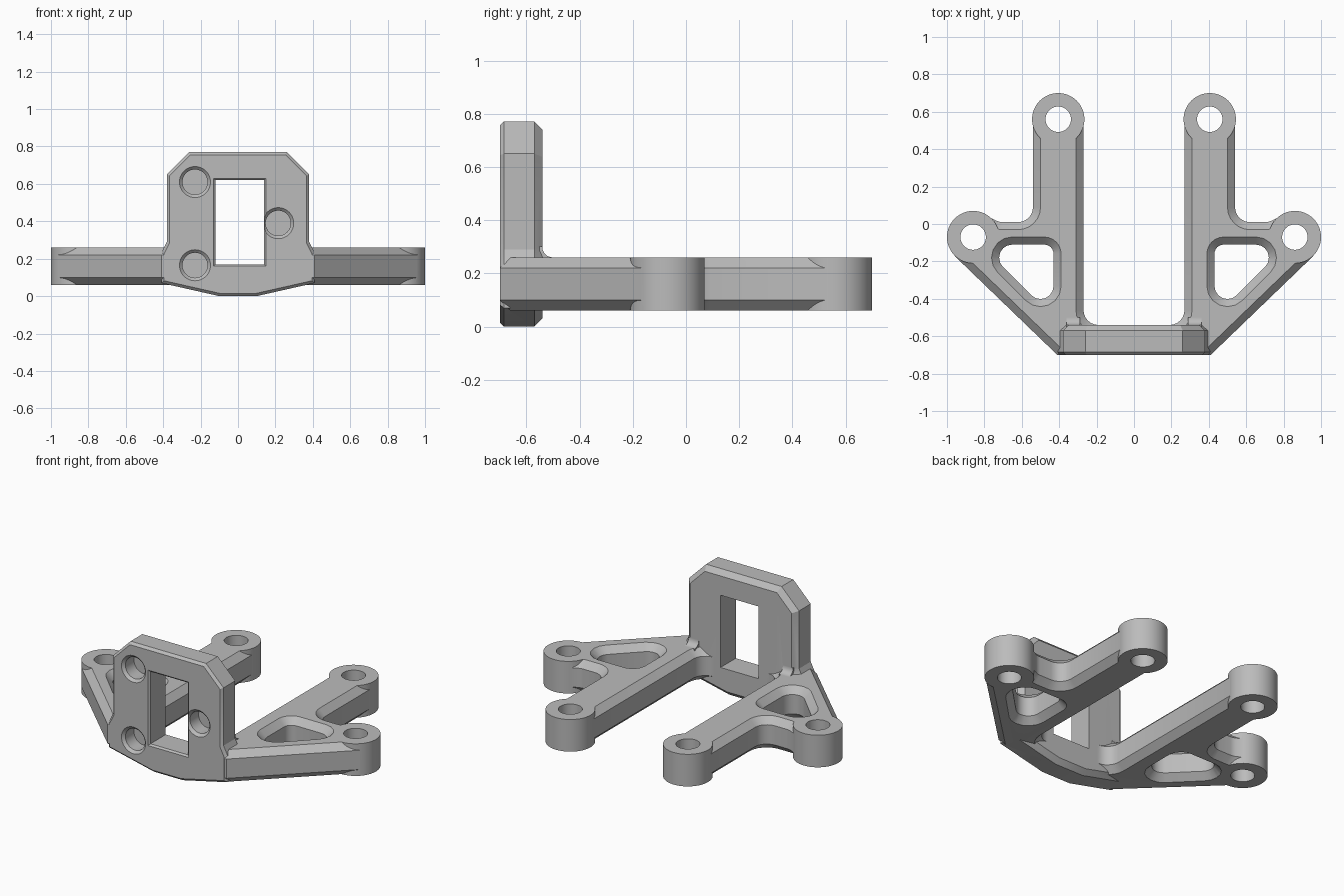
import bpy, bmesh, math
from mathutils import Vector

cube = bpy.data.objects.get("Cube")
if cube:
    bpy.data.objects.remove(cube, do_unlink=True)

grey = bpy.data.materials.new("plain grey")
grey.use_nodes = True
colour = (0.5, 0.5, 0.5, 1)
grey.diffuse_color = colour
grey.node_tree.nodes["Principled BSDF"].inputs["Base Color"].default_value = colour


def rounded(corners, steps=6):
    """Turn (x, y, radius) corners into an outline with filleted corners."""
    out = []
    for i, c in enumerate(corners):
        p = Vector(c[:2])
        if len(c) < 3:
            out.append(p)
            continue
        a = (Vector(corners[i - 1][:2]) - p).normalized()
        b = (Vector(corners[(i + 1) % len(corners)][:2]) - p).normalized()
        half = a.angle(b) / 2
        centre = p + (a + b).normalized() * c[2] / math.sin(half)
        start = p + a * c[2] / math.tan(half) - centre
        end = p + b * c[2] / math.tan(half) - centre
        sweep = start.angle_signed(end)
        for k in range(steps + 1):
            t = -sweep * k / steps
            out.append(centre + Vector((start.x * math.cos(t) - start.y * math.sin(t),
                                        start.x * math.sin(t) + start.y * math.cos(t))))
    return out


def circle(x, y, r, n=48):
    return [Vector((x + r * math.cos(math.tau * k / n), y + r * math.sin(math.tau * k / n)))
            for k in range(n)]


def inset(outline, d):
    """Move every side of a counter-clockwise outline inward by d."""
    out = []
    for i, p in enumerate(outline):
        e1 = (p - outline[i - 1]).normalized()
        e2 = (outline[(i + 1) % len(outline)] - p).normalized()
        n1, n2 = Vector((-e1.y, e1.x)), Vector((-e2.y, e2.x))
        out.append(p + (n1 + n2) * d / (1 + n1.dot(n2)))
    return out


AXES = {"z": lambda u, v, w: (u, v, w),
        "y": lambda u, v, w: (u, w, v),
        "x": lambda u, v, w: (w, u, v)}


def loft(name, outline, levels, axis="z"):
    """Solid through copies of an outline; levels are (inset, height)."""
    bm = bmesh.new()
    rings = [[bm.verts.new(AXES[axis](p.x, p.y, h)) for p in inset(outline, d)]
             for d, h in levels]
    n = len(outline)
    for lo, hi in zip(rings, rings[1:]):
        for i in range(n):
            j = (i + 1) % n
            bm.faces.new((lo[i], lo[j], hi[j], hi[i]))
    bm.faces.new(rings[0][::-1])
    bm.faces.new(rings[-1])
    bmesh.ops.recalc_face_normals(bm, faces=bm.faces)
    mesh = bpy.data.meshes.new(name)
    bm.to_mesh(mesh)
    bm.free()
    mesh.materials.append(grey)
    ob = bpy.data.objects.new(name, mesh)
    bpy.context.collection.objects.link(ob)
    return ob


def apply(ob, mod):
    with bpy.context.temp_override(object=ob, active_object=ob):
        bpy.ops.object.modifier_apply(modifier=mod.name)


def combine(ob, other, operation):
    mod = ob.modifiers.new("combine", "BOOLEAN")
    mod.operation, mod.object, mod.solver = operation, other, "EXACT"
    apply(ob, mod)
    bpy.data.objects.remove(other, do_unlink=True)


BOTTOM, TOP, CHAMFER = 0.06, 0.26, 0.04

# Left arm: straight bar with a diagonal brace, chamfered top and bottom
arm = loft("arms", rounded([(0.18, -0.69), (0.41, -0.70), (0.96, -0.17), (0.86, -0.07),
                            (0.80, 0.05), (0.72, 0.01, 0.08), (0.54, 0.01, 0.08),
                            (0.54, 0.56), (0.27, 0.56), (0.27, -0.54, 0.08), (0.18, -0.54)]),
           [(CHAMFER, BOTTOM), (0, BOTTOM + CHAMFER), (0, TOP - CHAMFER), (CHAMFER, TOP)])

# Round lugs at the arm ends
LUGS = [(0.405, 0.56), (0.86, -0.07)]
for x, y in LUGS:
    combine(arm, loft("lug", circle(x, y, 0.14), [(0, BOTTOM), (0, TOP)]), "UNION")
for x, y in LUGS:
    combine(arm, loft("lug_hole", circle(x, y, 0.068), [(0, -0.1), (0, 0.5)]), "DIFFERENCE")

# Rounded triangular opening with flared rims
opening = rounded([(0.43, -0.50, 0.07), (0.82, -0.11, 0.07), (0.43, -0.11, 0.05)])
flare = CHAMFER + 0.01
combine(arm, loft("opening", opening,
                  [(-flare, BOTTOM - 0.01), (0, BOTTOM + CHAMFER),
                   (0, TOP - CHAMFER), (-flare, TOP + 0.01)]), "DIFFERENCE")

# Right arm
mirror = arm.modifiers.new("mirror", "MIRROR")
mirror.use_mirror_merge = False
apply(arm, mirror)

# Upright mounting plate with cut corners and a shallow pointed base
side = [(0.10, 0.0), (0.41, 0.07), (0.41, 0.23), (0.38, 0.29), (0.38, 0.65), (0.26, 0.77)]
plate = loft("mounting_bracket", rounded(side + [(-x, z) for x, z in reversed(side)]),
             [(0.015, -0.70), (0, -0.685), (0, -0.57), (0.03, -0.54)], "y")
combine(plate, arm, "UNION")

# Small fillets where the plate stands on the arms
for s in (-1, 1):
    fillet = rounded([(-0.56, 0.24), (-0.50, 0.24), (-0.50, TOP),
                      (-0.54, TOP, 0.039), (-0.54, 0.30), (-0.56, 0.30)])
    lo, hi = sorted((s * 0.29, s * 0.36))
    combine(plate, loft("fillet", fillet, [(0, lo), (0, hi)], "x"), "UNION")

# Rectangular window with a small front chamfer
window = rounded([(-0.12, 0.17), (0.14, 0.17), (0.14, 0.62), (-0.12, 0.62)])
combine(plate, loft("window", window, [(-0.02, -0.71), (0, -0.69), (0, -0.45)], "y"),
        "DIFFERENCE")

# Blind round sockets in the front
for x, z in [(-0.23, 0.61), (-0.23, 0.165), (0.215, 0.39)]:
    combine(plate, loft("socket", circle(x, z, 0.067),
                        [(-0.026, -0.71), (0, -0.684), (0, -0.60)], "y"), "DIFFERENCE")

# Smooth the round walls, keep the chamfers crisp
bpy.ops.object.select_all(action="DESELECT")
plate.select_set(True)
bpy.context.view_layer.objects.active = plate
bpy.ops.object.shade_smooth_by_angle(angle=math.radians(25))
